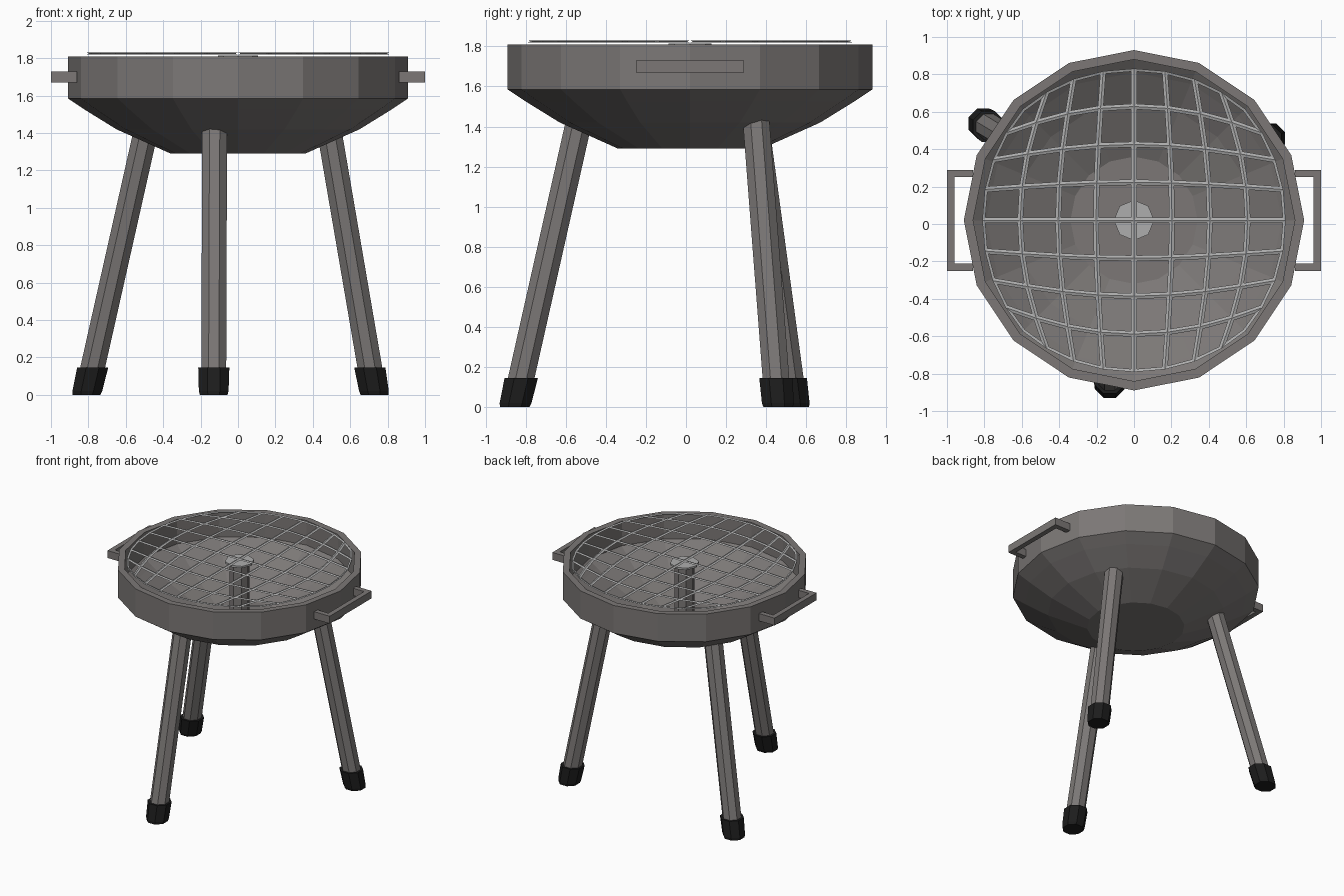
import bpy, bmesh
from math import cos, sin, pi, hypot
from mathutils import Vector

cube = bpy.data.objects.get("Cube")
if cube:
    bpy.data.objects.remove(cube)

CY = 0.02  # y of the bowl axis


def material(name, rgb, rough=0.6):
    m = bpy.data.materials.new(name)
    m.use_nodes = True
    m.diffuse_color = (*rgb, 1)
    bsdf = m.node_tree.nodes["Principled BSDF"]
    bsdf.inputs["Base Color"].default_value = (*rgb, 1)
    bsdf.inputs["Roughness"].default_value = rough
    return m


STEEL = material("warm grey steel", (0.20, 0.187, 0.182))
CHROME = material("light grey metal", (0.42, 0.42, 0.42))
RUBBER = material("black rubber", (0.012, 0.012, 0.012))


def finish(bm, name, mat):
    bmesh.ops.recalc_face_normals(bm, faces=bm.faces)
    me = bpy.data.meshes.new(name)
    bm.to_mesh(me)
    bm.free()
    me.materials.append(mat)
    ob = bpy.data.objects.new(name, me)
    bpy.context.collection.objects.link(ob)
    return ob


def loft(name, rings, mat):
    """Skin a list of equal-length point rings and cap both ends."""
    bm = bmesh.new()
    loops = [[bm.verts.new(p) for p in ring] for ring in rings]
    n = len(loops[0])
    for a, b in zip(loops, loops[1:]):
        for i in range(n):
            j = (i + 1) % n
            bm.faces.new((a[i], a[j], b[j], b[i]))
    bm.faces.new(loops[0][::-1])
    bm.faces.new(loops[-1])
    return finish(bm, name, mat)


def ring(center, r, n, turn=0.0):
    x, y, z = center
    return [Vector((x + r * cos(turn + 2 * pi * i / n),
                    y + r * sin(turn + 2 * pi * i / n), z)) for i in range(n)]


def lathe(name, profile, n, mat):
    return loft(name, [ring((0, CY, z), r, n) for r, z in profile], mat)


# Bowl: outer shell, rim, then inner wall down to the floor
outer = [(0.36, 1.29), (0.65, 1.42), (0.82, 1.525), (0.91, 1.585), (0.91, 1.81)]
inner = [(0.86, 1.81), (0.86, 1.61), (0.79, 1.56), (0.63, 1.46), (0.34, 1.33)]
lathe("bowl", outer + inner, 16, STEEL)

# Centre post with its cap
lathe("centre_post", [(0.075, 1.32), (0.075, 1.80)], 8, STEEL)
lathe("post_cap", [(0.108, 1.80), (0.108, 1.815)], 8, CHROME)

# Cooking grate: rounded wire grid from a subdivided square
bm = bmesh.new()
bmesh.ops.create_grid(bm, x_segments=1, y_segments=1, size=0.885)
grate = finish(bm, "cooking_grate", CHROME)
grate.location = (0, CY, 1.825)
grate.scale.z = 0.35
sub = grate.modifiers.new("round", 'SUBSURF')
sub.levels = sub.render_levels = 3
wire = grate.modifiers.new("wires", 'WIREFRAME')
wire.thickness = 0.03
wire.use_even_offset = True

# Side handles: square-section U bars
for side, name in ((1, "left_handle"), (-1, "right_handle")):
    half, bar, root, tip = 0.27, 0.04, 0.86, 1.0
    path = [(root, -half), (tip, -half), (tip, half), (root, half),
            (root, half - bar), (tip - bar, half - bar),
            (tip - bar, bar - half), (root, bar - half)]
    bm = bmesh.new()
    low = [bm.verts.new((side * x, CY + y, 1.67)) for x, y in path]
    high = [bm.verts.new((v.co.x, v.co.y, 1.73)) for v in low]
    for a, b, c, d in ((0, 1, 6, 7), (1, 2, 5, 6), (2, 3, 4, 5)):
        bm.faces.new([low[i] for i in (a, b, c, d)])
        bm.faces.new([high[i] for i in (a, b, c, d)])
    for i in range(8):
        j = (i + 1) % 8
        bm.faces.new((low[i], low[j], high[j], high[i]))
    finish(bm, name, STEEL)


# Legs: octagonal tubes trimmed to the bowl slope, with rubber feet
def leg(name, foot, top):
    a, b = Vector((*foot, 0)), Vector((*top, 1.40))
    at = lambda z: a.lerp(b, z / 1.40)
    upper = ring(b, 0.072, 8, pi / 8)
    for p in upper:
        z = 1.31 + 0.45 * (hypot(p.x, p.y - CY) - 0.36)
        p += (b - a) * ((z - p.z) / 1.40)
    loft(name, [ring(at(0.10), 0.072, 8, pi / 8), upper], STEEL)
    loft(name + "_foot", [ring(at(0), 0.08, 8, pi / 8),
                          ring(at(0.02), 0.086, 8, pi / 8),
                          ring(at(0.145), 0.09, 8, pi / 8)], RUBBER)


leg("front_leg", (-0.13, -0.855), (-0.125, -0.54))
leg("back_left_leg", (0.73, 0.46), (0.49, 0.352))
leg("back_right_leg", (-0.81, 0.54), (-0.495, 0.35))
